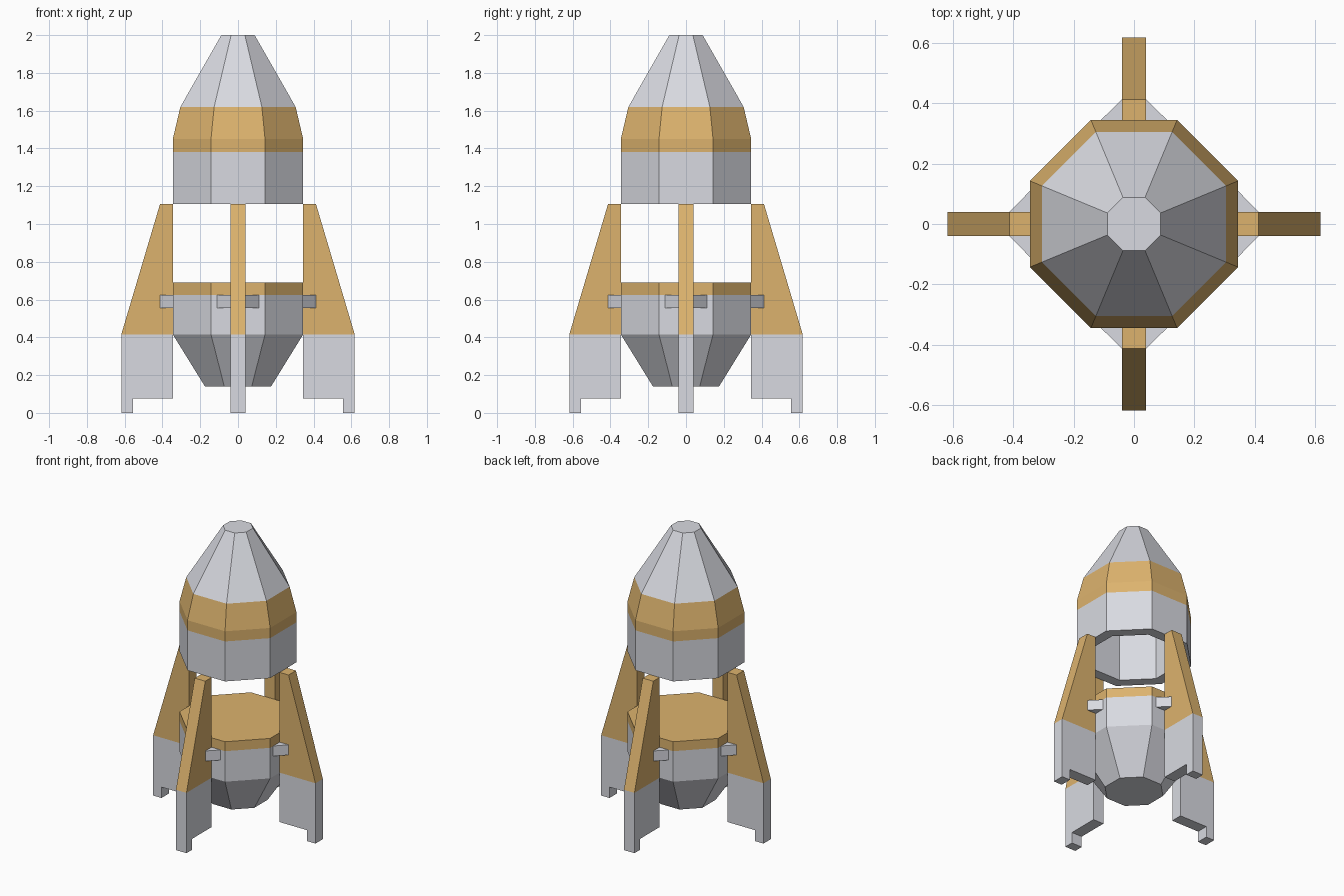
import bpy
import bmesh
from math import cos, sin, pi
from mathutils import Matrix, Vector

if "Cube" in bpy.data.objects:
    bpy.data.objects.remove(bpy.data.objects["Cube"])


def material(name, rgb):
    mat = bpy.data.materials.new(name)
    mat.use_nodes = True
    mat.diffuse_color = (*rgb, 1)
    mat.node_tree.nodes["Principled BSDF"].inputs["Base Color"].default_value = (*rgb, 1)
    return mat


GREY = material("light grey", (0.69, 0.70, 0.75))
GOLD = material("gold", (0.72, 0.45, 0.155))
SIDES = 8
WALL = 0.345        # distance from the axis to a flat side of the body
HALF_FIN = 0.04     # half the thickness of a fin


def finish(name, bm, is_gold=lambda z: False):
    """Make an object, with gold faces chosen by height."""
    bmesh.ops.recalc_face_normals(bm, faces=bm.faces)
    for face in bm.faces:
        face.material_index = int(is_gold(face.calc_center_median().z))
    mesh = bpy.data.meshes.new(name)
    bm.to_mesh(mesh)
    bm.free()
    mesh.materials.append(GREY)
    mesh.materials.append(GOLD)
    obj = bpy.data.objects.new(name, mesh)
    bpy.context.collection.objects.link(obj)
    return obj


def octagon_body(name, profile, is_gold):
    """Stack octagonal rings of (flat distance, height) and cap both ends."""
    bm = bmesh.new()
    rings = []
    for apothem, z in profile:
        r = apothem / cos(pi / SIDES)
        angles = [(i + 0.5) * 2 * pi / SIDES for i in range(SIDES)]
        rings.append([bm.verts.new((r * cos(a), r * sin(a), z)) for a in angles])
    for low, high in zip(rings, rings[1:]):
        for i in range(SIDES):
            j = (i + 1) % SIDES
            bm.faces.new((low[i], low[j], high[j], high[i]))
    bm.faces.new(rings[0])
    bm.faces.new(rings[-1])
    return finish(name, bm, is_gold)


def extrude_outline(bm, points, offset):
    """Fill an outline and extrude it into a prism."""
    face = bm.faces.new([bm.verts.new(p) for p in points])
    made = bmesh.ops.extrude_face_region(bm, geom=[face])["geom"]
    verts = [v for v in made if isinstance(v, bmesh.types.BMVert)]
    bmesh.ops.translate(bm, verts=verts, vec=Vector(offset))


# Lower body with a flat gold lid
octagon_body("lower_body",
             [(0.175, 0.14), (WALL, 0.415), (WALL, 0.625), (WALL, 0.69)],
             lambda z: z > 0.63)

# Hollow upper body: inner ceiling, inner wall, rim, outer wall, nose
octagon_body("upper_body",
             [(0.275, 1.45), (0.275, 1.105), (WALL, 1.105), (WALL, 1.38),
              (WALL, 1.45), (0.305, 1.62), (0.088, 2.0)],
             lambda z: 1.38 < z < 1.449 or 1.451 < z < 1.62)

# Four fins with stepped feet, each with a pair of corner brackets
FIN = [(WALL, 0.075), (0.555, 0.075), (0.555, 0), (0.618, 0),
       (0.618, 0.415), (0.413, 1.105), (WALL, 1.105)]
BRACKET = [(WALL, HALF_FIN), (0.11 + WALL - 0.11, 0.11), (0.413, HALF_FIN)]

for i, side in enumerate(("left", "back", "right", "front")):
    turn = Matrix.Rotation(i * pi / 2, 4, "Z")

    bm = bmesh.new()
    extrude_outline(bm, [(x, -HALF_FIN, z) for x, z in FIN], (0, 2 * HALF_FIN, 0))
    bmesh.ops.bisect_plane(bm, geom=bm.verts[:] + bm.edges[:] + bm.faces[:],
                           plane_co=(0, 0, 0.415), plane_no=(0, 0, 1))
    bm.transform(turn)
    finish(side + "_fin", bm, lambda z: z > 0.415)

    bm = bmesh.new()
    for sign in (-1, 1):
        extrude_outline(bm, [(x, sign * y, 0.555) for x, y in BRACKET], (0, 0, 0.07))
    bm.transform(turn)
    finish(side + "_brackets", bm)
